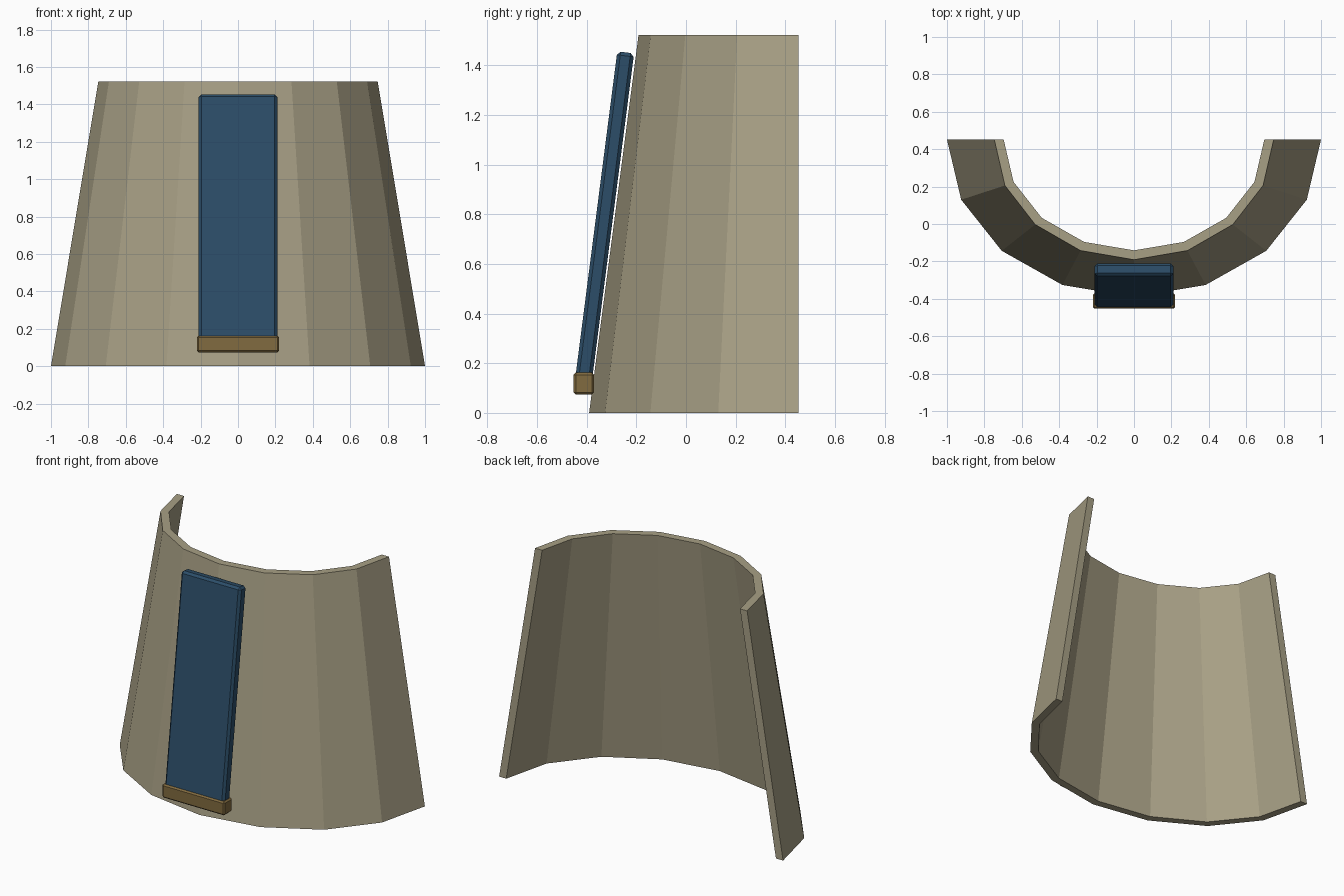
import bpy, bmesh, math

if "Cube" in bpy.data.objects:
    bpy.data.objects.remove(bpy.data.objects["Cube"])


def material(name, rgb):
    m = bpy.data.materials.new(name)
    m.diffuse_color = (*rgb, 1)
    m.use_nodes = True
    m.node_tree.nodes["Principled BSDF"].inputs["Base Color"].default_value = m.diffuse_color
    return m


def add_object(name, bm, mat):
    bmesh.ops.recalc_face_normals(bm, faces=bm.faces)
    mesh = bpy.data.meshes.new(name)
    bm.to_mesh(mesh)
    bm.free()
    mesh.materials.append(mat)
    ob = bpy.data.objects.new(name, mesh)
    bpy.context.collection.objects.link(ob)
    return ob


def bevelled_box(name, size, loc, tilt, bevel, mat):
    bm = bmesh.new()
    bmesh.ops.create_cube(bm, size=1)
    bmesh.ops.scale(bm, vec=size, verts=bm.verts)
    bmesh.ops.bevel(bm, geom=bm.edges[:], offset=bevel, segments=1, affect='EDGES')
    ob = add_object(name, bm, mat)
    ob.location = loc
    ob.rotation_euler.x = tilt
    return ob


stone = material("stone_beige", (0.39, 0.35, 0.235))
blue = material("dark_blue", (0.025, 0.075, 0.14))
bronze = material("bronze", (0.22, 0.145, 0.05))

# Curved shell: half-elliptical rings of eight flat panels, open at the back
SIDES, BACK_Y, HEIGHT = 8, 0.452, 1.522


def arc(bm, rx, ry, z):
    angles = [math.pi + math.pi * i / SIDES for i in range(SIDES + 1)]
    return [bm.verts.new((rx * math.cos(a), BACK_Y + ry * math.sin(a), z)) for a in angles]


bm = bmesh.new()
rings = [arc(bm, 1.0, 0.842, 0), arc(bm, 0.747, 0.643, HEIGHT),
         arc(bm, 0.697, 0.593, HEIGHT), arc(bm, 0.95, 0.792, 0)]
for k in range(4):
    a, b = rings[k], rings[(k + 1) % 4]
    for i in range(SIDES):
        bm.faces.new((a[i], a[i + 1], b[i + 1], b[i]))
for end in (0, SIDES):
    bm.faces.new([r[end] for r in rings])
add_object("curved_shell", bm, stone)

# Hanging front panel, leaning with the shell, and its bottom trim
bevelled_box("front_panel", (0.42, 0.068, 1.35), (0, -0.329, 0.782), -0.128, 0.014, blue)
bevelled_box("panel_trim", (0.44, 0.083, 0.088), (0, -0.411, 0.118), 0, 0.009, bronze)
